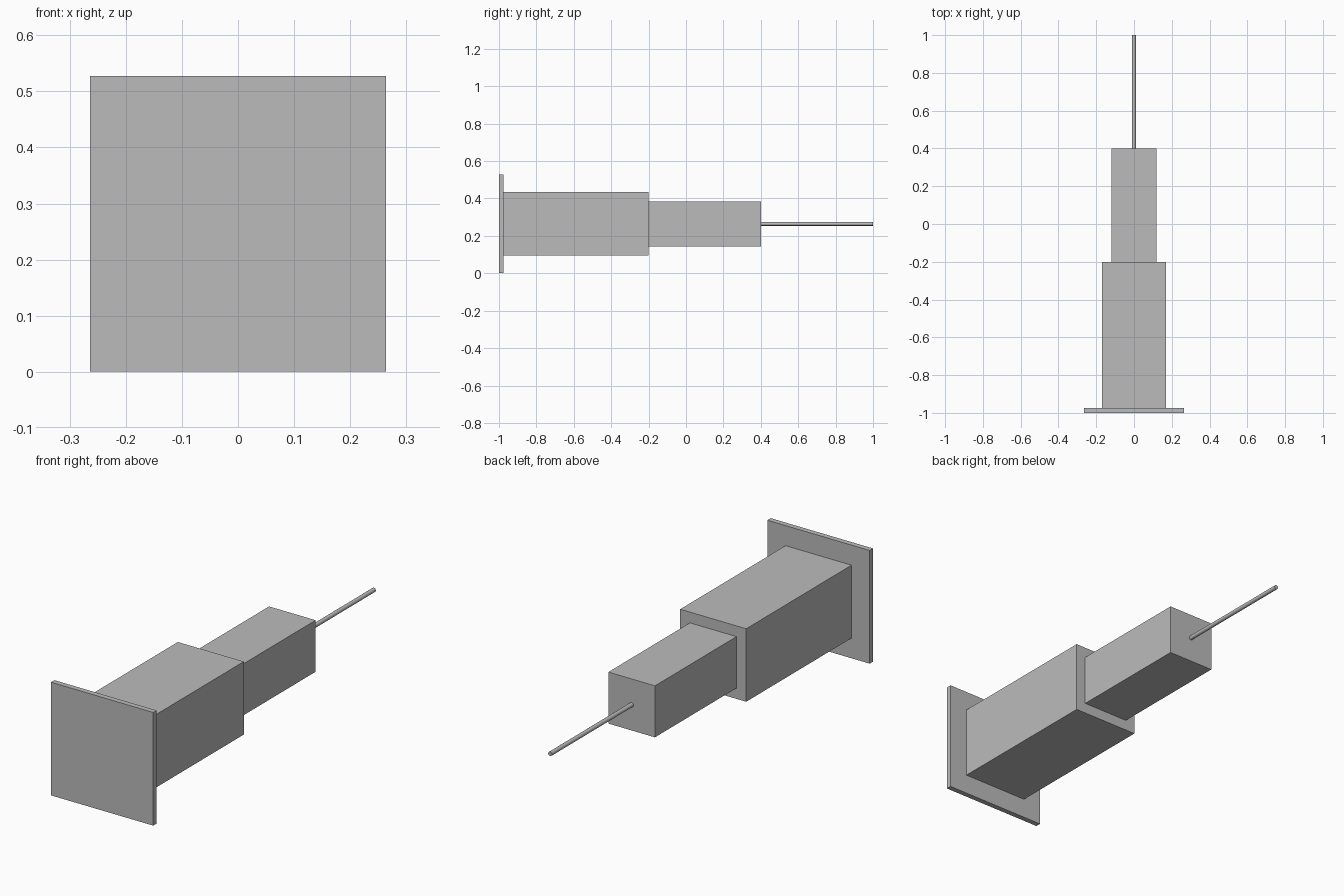
import bpy
import math

cube = bpy.data.objects.get("Cube")
if cube:
    bpy.data.objects.remove(cube, do_unlink=True)

AXIS_Z = 0.264  # height of the shared centre line

# Single plain grey
grey = bpy.data.materials.new("plain_grey")
grey.use_nodes = True
colour = (0.5, 0.5, 0.5, 1)
grey.diffuse_color = colour
grey.node_tree.nodes["Principled BSDF"].inputs["Base Color"].default_value = colour


def finish(name):
    obj = bpy.context.object
    obj.name = obj.data.name = name
    obj.data.materials.append(grey)
    return obj


def square_block(name, width, y_front, y_back):
    """Square-section block on the centre line."""
    bpy.ops.mesh.primitive_cube_add(size=1, location=(0, (y_front + y_back) / 2, AXIS_Z))
    bpy.context.object.scale = (width, y_back - y_front, width)
    bpy.ops.object.transform_apply(location=False, rotation=False, scale=True)
    return finish(name)


# Front plate and the two stepped blocks behind it
square_block("front_plate", 0.527, -1.0, -0.975)
square_block("main_body", 0.34, -0.975, -0.2)
square_block("rear_body", 0.24, -0.2, 0.4)

# Thin rod at the back
bpy.ops.mesh.primitive_cylinder_add(vertices=16, radius=0.01, depth=0.6,
                                    location=(0, 0.7, AXIS_Z),
                                    rotation=(math.radians(90), 0, 0))
finish("rear_rod")
bpy.ops.object.shade_smooth_by_angle(angle=math.radians(30))
